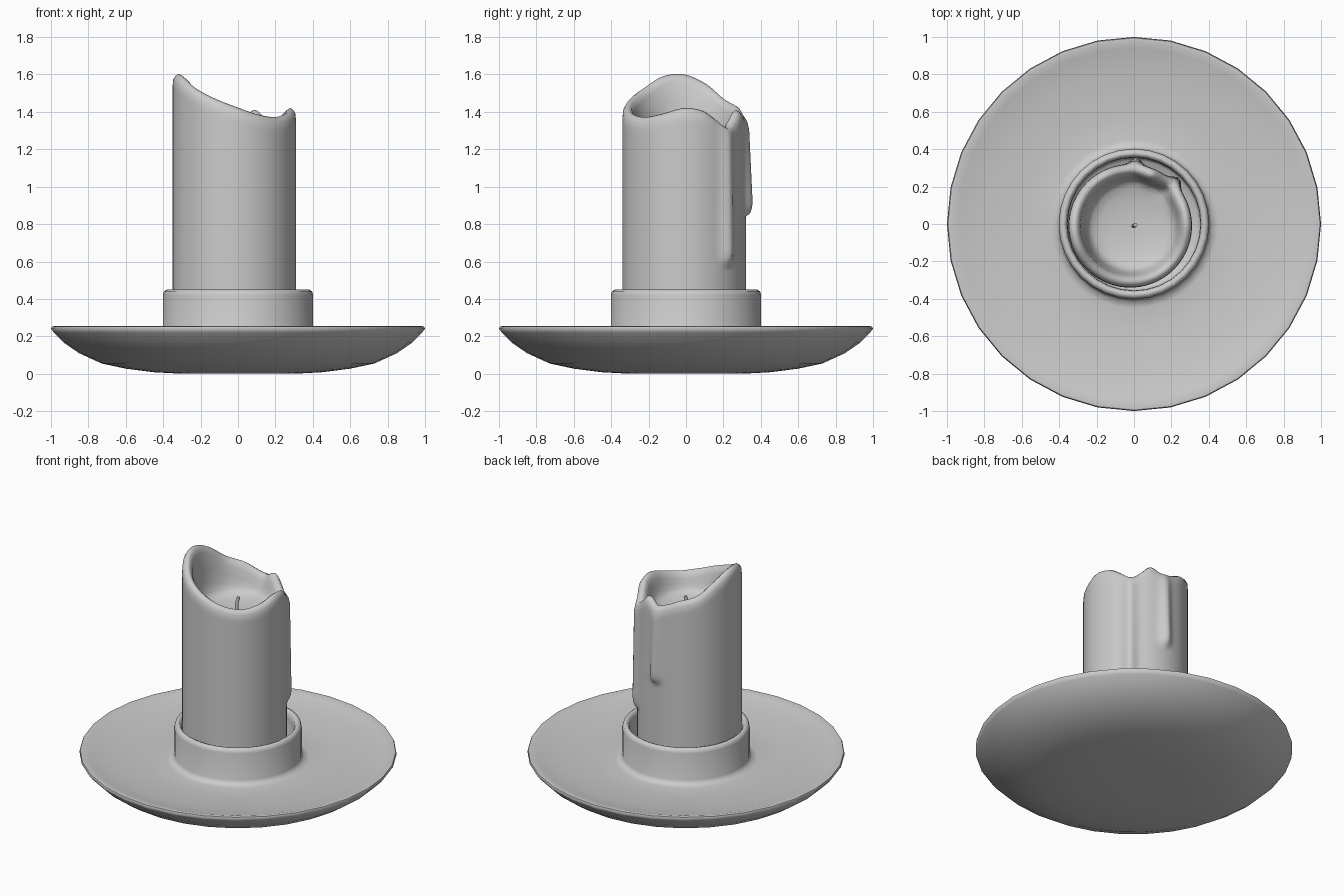
import bpy, bmesh, math

if "Cube" in bpy.data.objects:
    bpy.data.objects.remove(bpy.data.objects["Cube"])


def finish(name, bm, angle):
    bmesh.ops.recalc_face_normals(bm, faces=bm.faces)
    me = bpy.data.meshes.new(name)
    bm.to_mesh(me)
    bm.free()
    ob = bpy.data.objects.new(name, me)
    bpy.context.collection.objects.link(ob)
    bpy.ops.object.select_all(action='DESELECT')
    ob.select_set(True)
    bpy.context.view_layer.objects.active = ob
    bpy.ops.object.shade_smooth_by_angle(angle=math.radians(angle))
    return ob


def skin(name, rings, bottom, top, angle):
    """Bridge equal-length rings of points and cap both ends with a fan."""
    bm = bmesh.new()
    rows = [[bm.verts.new(p) for p in r] for r in rings]
    n = len(rows[0])
    for a, b in zip(rows, rows[1:]):
        for i in range(n):
            j = (i + 1) % n
            bm.faces.new((a[i], a[j], b[j], b[i]))
    for row, tip in ((rows[0], bottom), (rows[-1], top)):
        c = bm.verts.new(tip)
        for i in range(n):
            bm.faces.new((row[i], row[(i + 1) % n], c))
    return finish(name, bm, angle)


# Dish with the candle socket: one lathed profile, 32 sides
profile = [(.30, 0), (.45, .008), (.60, .027), (.73, .055), (.85, .11),
           (.93, .165), (.985, .22), (1, .24), (.995, .253), (.975, .255),
           (.94, .245), (.80, .222), (.60, .207), (.45, .203), (.415, .21),
           (.402, .235), (.402, .42), (.396, .441), (.38, .45), (.368, .446),
           (.358, .43), (.355, .40), (.355, .24), (.34, .22)]
N = 32
rings = [[(r * math.cos(2 * math.pi * i / N), r * math.sin(2 * math.pi * i / N), z)
          for i in range(N)] for r, z in profile]
skin("candle_dish", rings, (0, 0, 0), (0, 0, .22), 60)

# Height of the melted rim around the candle (degrees, z)
RIM = [(0, 1.42), (20, 1.405), (34, 1.36), (45, 1.32), (56, 1.36), (68, 1.41),
       (82, 1.375), (95, 1.39), (112, 1.43), (135, 1.47), (157, 1.55),
       (180, 1.60), (202, 1.59), (225, 1.53), (248, 1.475), (270, 1.43),
       (292, 1.39), (315, 1.372), (337, 1.39), (360, 1.42)]
# Wax runs: angle, half width in degrees, end z, thickness at top and at end
DRIPS = [(44, 6.5, .58, .022, .036), (85, 6, .84, .016, .042)]


def rim_height(deg):
    pts = RIM[:-1]
    n = len(pts)
    k = max(i for i in range(n) if pts[i][0] <= deg)
    p = [pts[(k + d) % n][1] for d in (-1, 0, 1, 2)]
    a, b = RIM[k][0], RIM[k + 1][0]
    t = (deg - a) / (b - a)
    return .5 * (2 * p[1] + (p[2] - p[0]) * t
                 + (2 * p[0] - 5 * p[1] + 4 * p[2] - p[3]) * t * t
                 + (3 * p[1] - p[0] - 3 * p[2] + p[3]) * t ** 3)


def drip_bulge(deg, z):
    total = 0
    for centre, half, end, t0, t1 in DRIPS:
        if z < end:
            continue
        along = min(1, (1.38 - z) / (1.38 - end))
        thick = t0 + (t1 - t0) * max(0, along)
        tip = min(1, (z - end) / .09)
        total += thick * math.sqrt(1 - (1 - tip) ** 2) \
            * math.exp(-((deg - centre) / half) ** 2)
    return total


# Candle: wall with wax runs, rolled rim and hollow melt pool
CX, CY, R, SEG, LEVELS = -.02, -.01, .33, 128, 44
LIP = [(.327, -.03), (.315, -.009), (.298, 0), (.28, -.012), (.266, -.045)]
POOL = [(.255, .62), (.243, .3), (.228, .1)]     # radius, share of rim height
FLOOR = [(.205, 1.245), (.16, 1.232), (.08, 1.222)]
degs = [360 * i / SEG for i in range(SEG)]
heights = [rim_height(d) for d in degs]


def ring(fn):
    out = []
    for d, h in zip(degs, heights):
        r, z = fn(d, h)
        a = math.radians(d)
        out.append((CX + r * math.cos(a), CY + r * math.sin(a), z))
    return out


def wall(t):
    def fn(d, h):
        z = .22 + (h - .07 - .22) * t
        return R + drip_bulge(d, z), z
    return fn


rings = [ring(wall(i / LEVELS)) for i in range(LEVELS + 1)]
rings += [ring(lambda d, h, r=r, o=o: (r + drip_bulge(d, h) * (.8 if r > .31 else .2), h + o))
          for r, o in LIP]
rings += [ring(lambda d, h, r=r, s=s: (r, 1.245 + (h - .045 - 1.245) * s)) for r, s in POOL]
rings += [ring(lambda d, h, r=r, z=z: (r, z)) for r, z in FLOOR]
skin("candle", rings, (CX, CY, .22), (CX, CY, 1.22), 70)

# Wick: short bent tube
curve = bpy.data.curves.new("wick", 'CURVE')
curve.dimensions = '3D'
curve.bevel_depth = .011
curve.bevel_resolution = 2
curve.use_fill_caps = True
path = [(0, -.01, 1.20), (-.003, -.01, 1.25), (-.002, -.008, 1.29), (.008, -.004, 1.325)]
s = curve.splines.new('POLY')
s.points.add(len(path) - 1)
for p, co in zip(s.points, path):
    p.co = (*co, 1)
bpy.context.collection.objects.link(bpy.data.objects.new("wick", curve))
